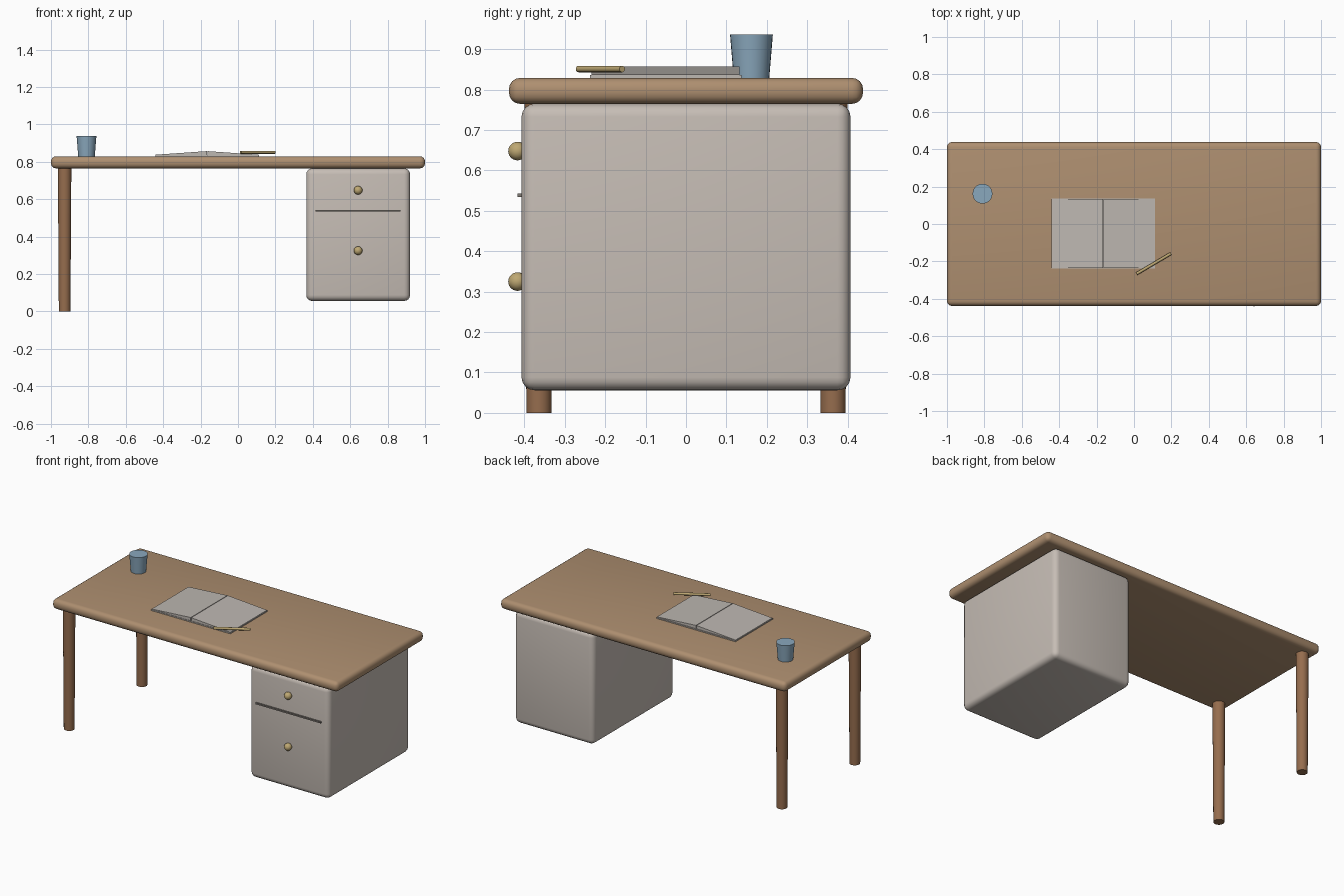
import bpy, bmesh, math
from mathutils import Vector

if "Cube" in bpy.data.objects:
    bpy.data.objects.remove(bpy.data.objects["Cube"])


def material(name, rgb):
    """Flat colour given as 0-255 display values, stored as linear."""
    m = bpy.data.materials.new(name)
    lin = [((c / 255 + 0.055) / 1.055) ** 2.4 for c in rgb]
    m.diffuse_color = (*lin, 1)
    m.use_nodes = True
    m.node_tree.nodes["Principled BSDF"].inputs["Base Color"].default_value = m.diffuse_color
    return m


OAK = material("warm oak", (174, 143, 112))
WALNUT = material("dark wood", (150, 109, 78))
PAINT = material("warm grey paint", (198, 189, 181))
PAPER = material("paper", (190, 184, 178))
BRASS = material("brass", (190, 168, 115))
BLUE = material("soft blue", (138, 168, 189))
SLOT = material("shadow grey", (128, 122, 116))


def finish(name, bm, mat, smooth=True):
    bmesh.ops.recalc_face_normals(bm, faces=bm.faces)
    mesh = bpy.data.meshes.new(name)
    bm.to_mesh(mesh)
    bm.free()
    mesh.materials.append(mat)
    ob = bpy.data.objects.new(name, mesh)
    bpy.context.collection.objects.link(ob)
    if smooth:
        bpy.ops.object.select_all(action='DESELECT')
        ob.select_set(True)
        bpy.context.view_layer.objects.active = ob
        bpy.ops.object.shade_smooth_by_angle(angle=math.radians(35))
    return ob


def box(name, lo, hi, mat, radius=0):
    bm = bmesh.new()
    bmesh.ops.create_cube(bm, size=1)
    lo, hi = Vector(lo), Vector(hi)
    for v in bm.verts:
        v.co = (lo + hi) / 2 + v.co * (hi - lo)
    if radius:
        bmesh.ops.bevel(bm, geom=bm.edges[:], offset=radius, segments=4,
                        profile=0.5, affect='EDGES')
    return finish(name, bm, mat, radius > 0)


def rod(name, start, end, r1, r2, mat, sides=24):
    start, end = Vector(start), Vector(end)
    axis = end - start
    bm = bmesh.new()
    bmesh.ops.create_cone(bm, cap_ends=True, segments=sides, radius1=r1,
                          radius2=r2, depth=axis.length)
    turn = axis.to_track_quat('Z', 'Y')
    for v in bm.verts:
        v.co = turn @ v.co + (start + end) / 2
    return finish(name, bm, mat)


def prism(name, profile, y0, y1, mat):
    """Extrude an x/z profile along y."""
    bm = bmesh.new()
    face = bm.faces.new([bm.verts.new((x, y0, z)) for x, z in profile])
    ext = bmesh.ops.extrude_face_region(bm, geom=[face])
    for v in ext["geom"]:
        if isinstance(v, bmesh.types.BMVert):
            v.co.y = y1
    return finish(name, bm, mat, False)


# Desk: rounded top, two tapered legs on the left, drawer cabinet on the right
box("desk_top", (-1, -0.438, 0.765), (1, 0.438, 0.829), OAK, 0.027)
for side, label in ((-1, "front"), (1, "back")):
    y = side * 0.364
    rod(label + "_leg", (-0.927, y, 0), (-0.927, y, 0.775), 0.031, 0.036, WALNUT)
box("drawer_cabinet", (0.365, -0.407, 0.056), (0.92, 0.407, 0.765), PAINT, 0.032)

# Drawer details: dividing strip and round knobs
box("drawer_strip", (0.415, -0.417, 0.534), (0.87, -0.40, 0.543), SLOT)
for label, z in (("upper", 0.648), ("lower", 0.325)):
    bm = bmesh.new()
    bmesh.ops.create_uvsphere(bm, u_segments=24, v_segments=14, radius=0.023)
    bmesh.ops.translate(bm, verts=bm.verts, vec=(0.642, -0.417, z))
    finish(label + "_knob", bm, BRASS)

# Open book: thin cover with two page blocks rising to the middle
MID = -0.165
box("book_cover", (MID - 0.277, -0.237, 0.828), (MID + 0.277, 0.137, 0.836), PAPER)
for side, label in ((-1, "left"), (1, "right")):
    profile = [(MID + side * 0.275, 0.834), (MID + side * 0.275, 0.838),
               (MID + side * 0.002, 0.857), (MID + side * 0.002, 0.834)]
    prism(label + "_pages", profile, -0.234, 0.133, PAPER)

# Pencil beside the book and cup at the back left
rod("pencil", (0.014, -0.266, 0.851), (0.197, -0.158, 0.851), 0.008, 0.008, BRASS, 12)
rod("cup", (-0.81, 0.162, 0.828), (-0.81, 0.162, 0.937), 0.044, 0.053, BLUE, 28)
